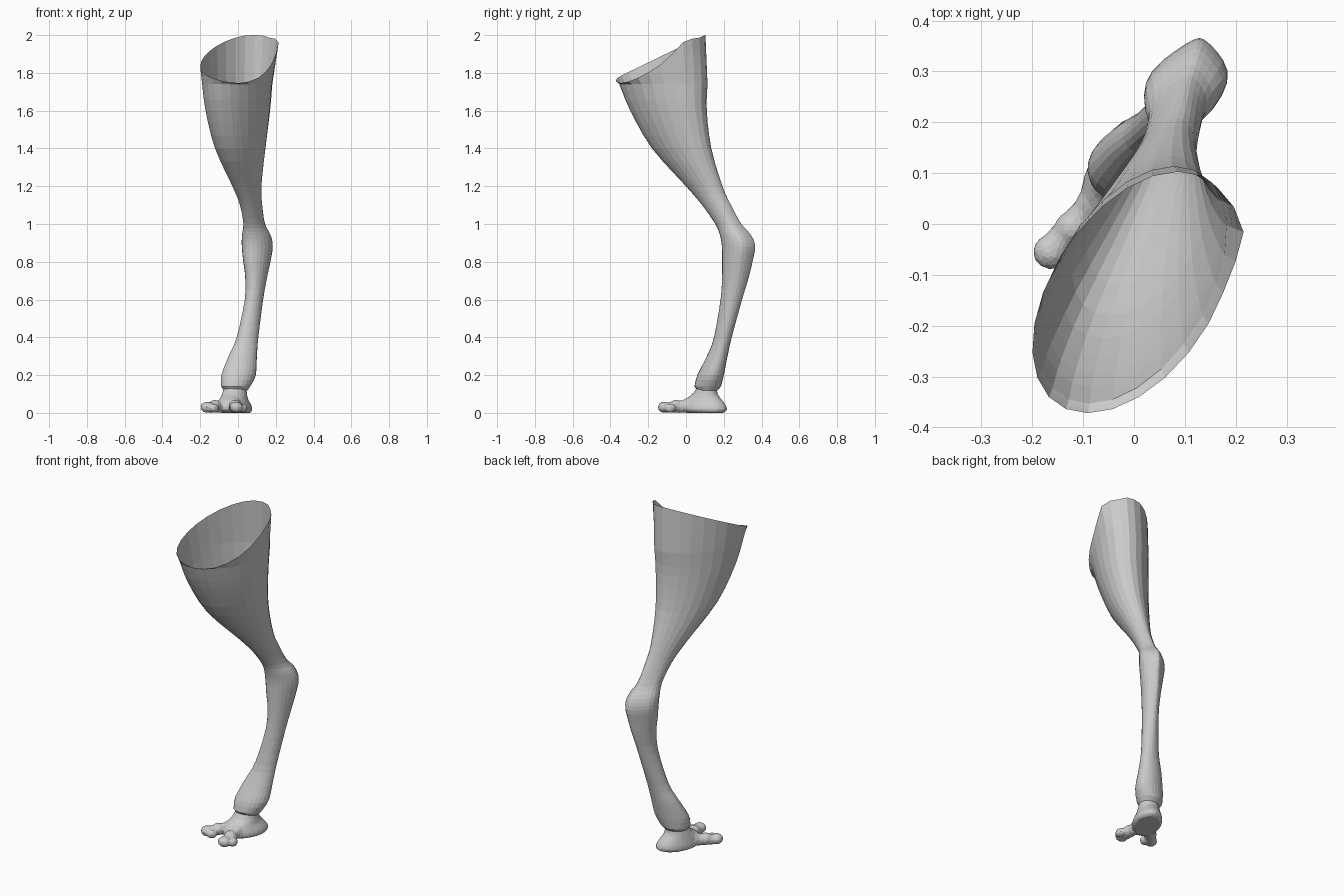
import bpy, bmesh, math
from mathutils import Vector

if "Cube" in bpy.data.objects:
    bpy.data.objects.remove(bpy.data.objects["Cube"])

SIDES = 24


def ring(row):
    """Tilted oval from z, x range, y range, lean and rear pinch."""
    z, x0, x1, y0, y1, lean, pinch = row
    pts = []
    for i in range(SIDES):
        t = 2 * math.pi * i / SIDES
        u, v = math.cos(t), math.sin(t)
        u *= 1 - pinch * max(0, v) ** 2
        x = (x0 + x1) / 2 + (x1 - x0) / 2 * (u * math.sqrt(1 - lean * lean) + v * lean)
        pts.append(Vector((x, (y0 + y1) / 2 + (y1 - y0) / 2 * v, z)))
    return pts


def smooth_rows(rows, steps):
    """Catmull-Rom rows between the given ones."""
    out = []
    for i in range(len(rows) - 1):
        a, b = rows[max(i - 1, 0)], rows[i]
        c, d = rows[i + 1], rows[min(i + 2, len(rows) - 1)]
        for k in range(steps):
            t = k / steps
            out.append([0.5 * (2 * q + (r - p) * t + (2 * p - 5 * q + 4 * r - s) * t * t
                               + (3 * q - p - 3 * r + s) * t ** 3)
                        for p, q, r, s in zip(a, b, c, d)])
    return out + [rows[-1]]


def loft(bm, rings, cap=False):
    loops = [[bm.verts.new(p) for p in r] for r in rings]
    for a, b in zip(loops, loops[1:]):
        for i in range(SIDES):
            j = (i + 1) % SIDES
            bm.faces.new((a[i], a[j], b[j], b[i]))
    if cap:
        bm.faces.new(loops[0][::-1])
        bm.faces.new(loops[-1])


def finish(bm, name):
    me = bpy.data.meshes.new(name)
    bm.to_mesh(me)
    bm.free()
    ob = bpy.data.objects.new(name, me)
    bpy.context.collection.objects.link(ob)
    return ob


# Leg: thigh, hock and shank as one open tube
leg_rows = [
    (0.14, -0.09, 0.065, 0.045, 0.185, 0.15, 0.0),
    (0.20, -0.088, 0.094, 0.06, 0.20, 0.2, 0.0),
    (0.30, -0.05, 0.10, 0.11, 0.22, 0.2, 0.0),
    (0.40, -0.007, 0.108, 0.148, 0.242, 0.2, 0.1),
    (0.60, 0.036, 0.134, 0.183, 0.297, 0.2, 0.25),
    (0.72, 0.038, 0.156, 0.191, 0.333, 0.25, 0.4),
    (0.80, 0.028, 0.174, 0.191, 0.352, 0.3, 0.5),
    (0.88, 0.020, 0.187, 0.190, 0.366, 0.3, 0.55),
    (0.94, 0.021, 0.176, 0.180, 0.345, 0.3, 0.55),
    (1.00, 0.028, 0.145, 0.155, 0.293, 0.35, 0.45),
    (1.10, 0.010, 0.130, 0.085, 0.238, 0.4, 0.3),
    (1.20, -0.030, 0.126, 0.0, 0.193, 0.42, 0.2),
    (1.40, -0.122, 0.148, -0.180, 0.134, 0.45, 0.1),
    (1.60, -0.172, 0.170, -0.295, 0.110, 0.45, 0.0),
    (1.74, -0.190, 0.182, -0.353, 0.114, 0.45, 0.0),
]
rings = [ring((0.118, -0.075, 0.05, 0.06, 0.165, 0.15, 0.0))]
rings += [ring(r) for r in smooth_rows(leg_rows, 3)]

# Slanted rim, dipping on the outer side and peaking at the outer back corner
rim = ring((0, -0.2, 0.197, -0.372, 0.103, 0.45, 0.0))
for i, p in enumerate(rim):
    t = 2 * math.pi * i / SIDES
    p.z = 1.952 + 0.485 * p.y - 0.055 * max(0, math.cos(t + 0.5)) ** 2
    peak = max(0, 1 - abs(t - 0.55) / 0.45)
    p.x += 0.02 * peak
    p.z += 0.035 * peak
    p.z = min(p.z, 2.0)
last = rings[-1]
for f in (0.33, 0.66, 1.0):
    rings.append([a.lerp(b, f) for a, b in zip(last, rim)])
bm = bmesh.new()
loft(bm, rings)
finish(bm, "leg")

# Foot: flared base with two spread, knuckled toes fused together
bm = bmesh.new()
foot_rows = [
    (0.0, -0.09, 0.065, 0.0, 0.20, 0.4, 0.0),
    (0.015, -0.105, 0.077, -0.03, 0.217, 0.4, 0.0),
    (0.04, -0.105, 0.072, -0.03, 0.212, 0.4, 0.0),
    (0.07, -0.098, 0.055, -0.01, 0.19, 0.35, 0.0),
    (0.10, -0.085, 0.048, 0.035, 0.168, 0.2, 0.0),
    (0.15, -0.07, 0.045, 0.065, 0.16, 0.15, 0.0),
]
loft(bm, [ring(r) for r in smooth_rows(foot_rows, 2)], cap=True)


def blob(x, y, z, sx, sy, sz, turn):
    geo = bmesh.ops.create_icosphere(bm, subdivisions=3, radius=1)
    c, s = math.cos(turn), math.sin(turn)
    for v in geo["verts"]:
        a, b = v.co.x * sx, v.co.y * sy
        v.co = Vector((x + a * c - b * s, y + a * s + b * c, z + v.co.z * sz))


# each toe: start, tip, half width
for (ax, ay), (bx, by), w in (((-0.06, 0.06), (-0.165, -0.055), 0.034),
                              ((-0.02, 0.04), (-0.01, -0.115), 0.036)):
    turn = math.atan2(by - ay, bx - ax)
    for k in range(6):
        f = k / 5
        swell = 1.0 if k % 2 else 0.9
        h = (0.042 - 0.012 * f) * swell
        blob(ax + (bx - ax) * f, ay + (by - ay) * f, h, 0.034, w * swell, h, turn)
# small side knuckles
blob(-0.125, -0.065, 0.025, 0.03, 0.022, 0.025, 1.0)
blob(0.028, -0.085, 0.025, 0.022, 0.03, 0.025, 0.0)
foot = finish(bm, "foot")
m = foot.modifiers.new("fuse", 'REMESH')
m.mode = 'VOXEL'
m.voxel_size = 0.008
m = foot.modifiers.new("soften", 'SMOOTH')
m.factor = 0.5
m.iterations = 3
m = foot.modifiers.new("reduce", 'DECIMATE')
m.ratio = 0.25
